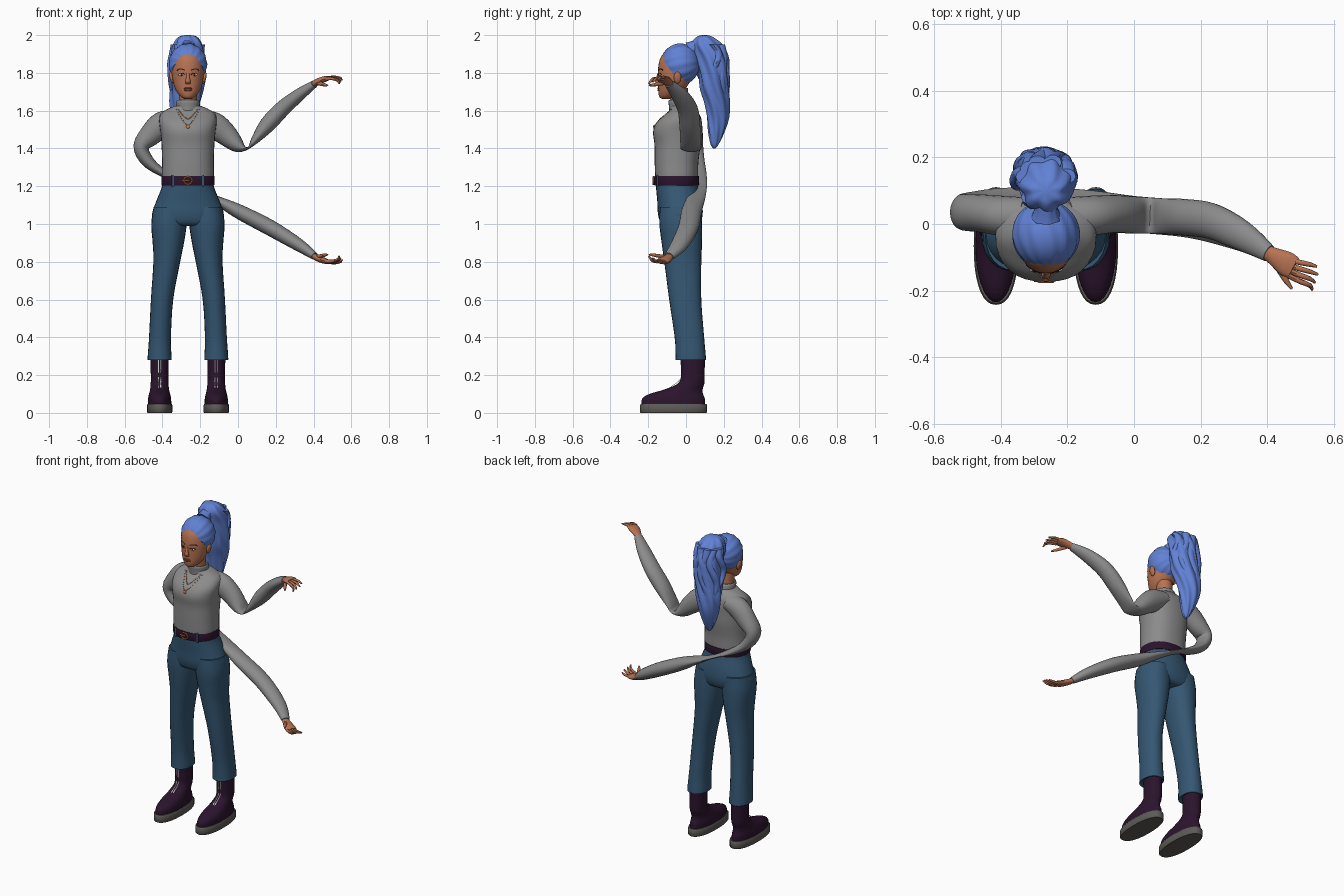
import bpy, bmesh, math
from mathutils import Vector, Matrix
from mathutils.bvhtree import BVHTree

cube = bpy.data.objects.get("Cube")
if cube:
    bpy.data.objects.remove(cube)

CX = -0.265  # body centre line


def material(name, *rgb):
    m = bpy.data.materials.new(name)
    m.use_nodes = True
    m.diffuse_color = (*rgb, 1)
    m.node_tree.nodes["Principled BSDF"].inputs["Base Color"].default_value = (*rgb, 1)
    return m


GREY = material("sweater grey", .26, .26, .26)
SKIN = material("skin", .47, .17, .085)
HAIR = material("hair blue", .12, .22, .66)
DENIM = material("denim blue", .035, .095, .17)
PLUM = material("dark plum leather", .024, .007, .026)
RUBBER = material("sole grey", .11, .105, .095)
GOLD = material("orange gold", .6, .2, .07)
SILVER = material("silver white", .65, .65, .65)
BROWN = material("dark brown", .035, .015, .012)
LIP = material("lip", .3, .075, .05)


def finish(name, bm, mat, angle=45):
    bmesh.ops.recalc_face_normals(bm, faces=bm.faces)
    me = bpy.data.meshes.new(name)
    bm.to_mesh(me)
    bm.free()
    me.materials.append(mat)
    me.shade_smooth()
    me.set_sharp_from_angle(angle=math.radians(angle))
    ob = bpy.data.objects.new(name, me)
    bpy.context.collection.objects.link(ob)
    return ob


def spline(rows, k):
    """Smooth curve through rows of any width."""
    rows = [Vector(r) for r in rows]
    out = []
    for i in range(len(rows) - 1):
        b, c = rows[i], rows[i + 1]
        a, d = rows[max(i - 1, 0)], rows[min(i + 2, len(rows) - 1)]
        for j in range(k):
            t = j / k
            out.append(b + (c - a) * t / 2 + (a * 2 - b * 5 + c * 4 - d) * t * t / 2
                       + (b * 3 - a - c * 3 + d) * t ** 3 / 2)
    return out + [rows[-1]]


def sweep(name, rows, mat, n=24, k=4, upright=False, ripple=(0, 0, 0), power=2):
    """Loft rings; each row is x, y, z and the two half widths."""
    pts = spline(rows, k)
    bm = bmesh.new()
    rings = []
    for i, p in enumerate(pts):
        c = p.xyz if len(p) == 3 else Vector(p[:3])
        u, v = Vector((1, 0, 0)), Vector((0, 1, 0))
        if not upright:
            t = Vector(pts[min(i + 1, len(pts) - 1)][:3]) - Vector(pts[max(i - 1, 0)][:3])
            t.normalize()
            u = (v - t * v.dot(t)).normalized()
            v = t.cross(u)
        ring = []
        for j in range(n):
            a = math.tau * j / n
            w = 1 + ripple[0] * math.sin(ripple[1] * a + ripple[2] * c.z)
            co, si = math.cos(a), math.sin(a)
            e = 2 / power
            ring.append(bm.verts.new(
                c + u * (max(p[3], .001) * w * math.copysign(abs(co) ** e, co))
                + v * (max(p[4], .001) * w * math.copysign(abs(si) ** e, si))))
        rings.append(ring)
    for r, s in zip(rings, rings[1:]):
        for j in range(n):
            bm.faces.new((r[j], r[j - 1], s[j - 1], s[j]))
    bm.faces.new(rings[0])
    bm.faces.new(rings[-1])
    return finish(name, bm, mat)


def stack(name, rows, mat, x=CX, **kw):
    """Horizontal loft; rows are z, y, half width, half depth."""
    return sweep(name, [(x, y, z, a, b) for z, y, a, b in rows], mat, upright=True, **kw)


def ball(name, loc, size, mat, seg=16, tilt=0):
    bm = bmesh.new()
    bmesh.ops.create_uvsphere(bm, u_segments=seg, v_segments=seg // 2, radius=1)
    bm.transform(Matrix.Translation(loc) @ Matrix.Rotation(tilt, 4, 'Y') @ Matrix.Diagonal((*size, 1)))
    return finish(name, bm, mat)


def front_of(ob):
    """Function giving the front surface y of a part at x, z."""
    tree = BVHTree.FromPolygons([v.co for v in ob.data.vertices],
                                [tuple(p.vertices) for p in ob.data.polygons])
    return lambda x, z: tree.ray_cast(Vector((x, -1, z)), Vector((0, 1, 0)))[0].y


# Sweater body and rolled collar
torso = stack("sweater_body", [
    (1.235, -.05, .136, .113), (1.27, -.05, .138, .114), (1.33, -.05, .137, .116),
    (1.42, -.045, .14, .122), (1.49, -.048, .146, .126), (1.54, -.038, .152, .116),
    (1.58, -.02, .146, .09), (1.605, -.015, .115, .07), (1.625, -.022, .07, .06)],
    GREY, n=32, power=2.3)
stack("collar", [(1.59, -.022, .068, .066), (1.62, -.028, .063, .062), (1.645, -.032, .063, .061),
                 (1.656, -.034, .058, .056), (1.65, -.034, .052, .05)], GREY)

# Sleeves: each pinches flat just past the elbow
sweep("left_sleeve", [
    (-.2, .02, 1.555, .06, .05), (-.13, .025, 1.525, .06, .068), (-.065, .03, 1.475, .057, .06),
    (0, .027, 1.415, .056, .038), (.05, .025, 1.4, .054, .006), (.09, .023, 1.445, .054, .022),
    (.155, .02, 1.525, .055, .042), (.235, .008, 1.61, .054, .042),
    (.325, -.035, 1.685, .046, .033), (.405, -.088, 1.742, .027, .02)], GREY)
sweep("right_sleeve", [
    (-.33, .02, 1.555, .06, .05), (-.4, .025, 1.53, .06, .066), (-.46, .032, 1.475, .057, .06),
    (-.512, .036, 1.41, .055, .042), (-.48, .045, 1.335, .053, .034), (-.4, .058, 1.272, .05, .022),
    (-.26, .065, 1.2, .046, .01), (-.12, .05, 1.13, .05, .022), (0, .03, 1.068, .054, .038),
    (.17, .012, .98, .054, .042), (.32, -.035, .89, .046, .034), (.405, -.088, .83, .027, .02)], GREY)

# Hands: palm, four fingers and thumb
for side, z, up in (("left", 1.742, 1), ("right", .83, -1)):
    def at(x, y, h, a, b):
        return (x, y, z + up * h, a, b)
    sweep(side + "_palm", [at(.39, -.08, -.006, .02, .014), at(.42, -.097, .01, .027, .017),
                           at(.455, -.118, .024, .037, .016), at(.48, -.132, .03, .034, .011)],
          SKIN, n=16)
    for i, tip in enumerate((-.128, -.152, -.176, -.198)):
        y = -.108 - .016 * i
        reach = .556 - .006 * abs(i - 1) - .003 * i
        sweep(f"{side}_finger_{i + 1}", [
            at(.465, y, .027, .008, .009), at(.5, y * .6 + tip * .4, .036 - .003 * i, .008, .008),
            at(.53, y * .3 + tip * .7, .034 - .006 * i, .007, .007),
            at(reach, tip, .03 - .01 * i, .004, .004)], SKIN, n=8, k=2)
    sweep(side + "_thumb", [at(.42, -.11, .005, .01, .011), at(.445, -.15, -.002, .01, .01),
                            at(.462, -.177, -.006, .008, .008), at(.475, -.195, -.008, .004, .004)],
          SKIN, n=8, k=2)

# Trousers, boots and soles
stack("trouser_hips", [(1.255, -.05, .132, .11), (1.2, -.047, .137, .112), (1.12, -.034, .168, .118),
                       (1.05, -.03, .19, .118), (1.0, -.03, .17, .1), (.99, -.03, .1, .06)],
      DENIM, n=32, power=2.2)
for s, side in ((-1, "right"), (1, "left")):
    legs = [(1.09, .092, -.03, .09, .11), (1.0, .1, -.028, .094, .113), (.9, .104, -.022, .083, .107),
            (.8, .112, -.017, .071, .098), (.6, .137, -.004, .059, .085), (.4, .148, .018, .058, .078),
            (.3, .15, .025, .063, .08), (.28, .15, .025, .062, .08), (.285, .15, .025, .052, .066)]
    sweep(side + "_trouser_leg", [(CX + s * x, y, z, a, b) for z, x, y, a, b in legs],
          DENIM, upright=True, power=2.2)
    x = CX + s * .15
    boot = stack(side + "_boot", [
        (.04, -.066, .062, .168), (.075, -.066, .061, .166), (.1, -.052, .056, .142),
        (.125, -.012, .05, .1), (.16, .03, .047, .068), (.22, .036, .047, .063), (.3, .036, .048, .064)],
        PLUM, x=x, n=32)
    stack(side + "_sole", [(0, -.066, .064, .173), (.004, -.066, .067, .177), (.042, -.066, .067, .177),
                           (.048, -.066, .063, .172)], RUBBER, x=x, k=1, n=36, power=2.3)
    surface = front_of(boot)
    for e in (-1, 1):
        xs = x + e * .006
        sweep(side + "_boot_zip", [(xs, surface(xs, z), z, .003, .002) for z in (.135, .18, .23, .285)],
              SILVER, n=6, upright=True)

# Belt, loops and round buckle
belt = stack("belt", [(1.205, -.05, .139, .117), (1.21, -.05, .141, .119), (1.25, -.05, .141, .119),
                      (1.255, -.05, .139, .117)], PLUM, k=1, n=40, power=2.2)
belt_front = front_of(belt)
for dx in (-.08, .08):
    x = CX + dx
    sweep("belt_loop", [(x, belt_front(x, 1.23), z, .006, .004) for z in (1.198, 1.26)],
          DENIM, n=8, k=1, upright=True, power=5)
loop = [(CX + .022 * math.cos(a), -.173, 1.23 + .02 * math.sin(a), .004, .004)
        for a in (math.tau * i / 16 for i in range(17))]
sweep("buckle_ring", loop, GOLD, n=8, k=1)
sweep("buckle_bar", [(CX - .035, -.172, 1.23, .003, .004), (CX + .005, -.172, 1.23, .003, .004)],
      GOLD, n=8, k=1)

# Beaded necklaces
chest = front_of(torso)
for width, drop in ((.05, .05), (.06, .085)):
    for i in range(-9, 10):
        x, z = CX + width * i / 9, 1.605 - drop * (1 - abs(i / 9) ** 1.4)
        ball("necklace_bead", (x, chest(x, z), z), (.0032,) * 3, GOLD, 6)
ball("pendant", (CX, chest(CX, 1.515) - .002, 1.515), (.01, .004, .011), GOLD, 12)

# Head and neck
stack("neck", [(1.61, -.03, .048, .048), (1.72, -.04, .048, .05)], SKIN)
head = stack("head", [
    (1.662, -.104, .018, .022), (1.672, -.1, .036, .04), (1.695, -.086, .056, .06),
    (1.73, -.07, .073, .077), (1.78, -.058, .083, .09), (1.83, -.05, .086, .097),
    (1.88, -.045, .08, .09), (1.92, -.04, .05, .06), (1.93, -.04, .02, .02)], SKIN, n=32)
face = front_of(head)
sweep("nose", [(CX, face(CX, 1.8) + .006, 1.8, .008, .008), (CX, -.149, 1.775, .009, .01),
               (CX, -.152, 1.755, .014, .013), (CX, -.146, 1.742, .013, .008)],
      SKIN, n=16, upright=True)
for name, z, h in (("upper_lip", 1.718, .005), ("lower_lip", 1.709, .006)):
    ball(name, (CX, face(CX, z) + .003, z), (.022, .008, h), LIP)
for s in (-1, 1):
    x = CX + s * .034
    y = face(x, 1.79)
    ball("eye_white", (x, y + .002, 1.79), (.016, .006, .0075), SILVER)
    ball("iris", (x, y - .001, 1.79), (.0068, .005, .0068), BROWN)
    sweep("eyelid", [(x + d * .017, face(x + d * .017, 1.796) - .001, 1.791 + .008 * (1 - d * d), .002, .002)
                     for d in (-1, -.5, 0, .5, 1)], BROWN, n=6)
    sweep("eyebrow", [(x + s * d, face(x + s * d, z), z, .002, .0035)
                      for d, z in ((-.018, 1.815), (0, 1.82), (.014, 1.82), (.024, 1.813))], BROWN, n=6)
    ball("ear", (CX + s * .086, -.045, 1.775), (.011, .02, .032), SKIN, tilt=s * .2)

# Swept-back hair cap, cut along the hairline
bm = bmesh.new()
bmesh.ops.create_uvsphere(bm, u_segments=64, v_segments=32, radius=1)
bm.transform(Matrix.Rotation(math.pi / 2, 4, 'X'))
for v in bm.verts:
    a = math.atan2(v.co.x, v.co.z)
    v.co *= 1 + .018 * math.sin(13 * a + 3 * v.co.y) * math.hypot(v.co.x, v.co.z)
bm.transform(Matrix.Translation((CX, -.032, 1.845)) @ Matrix.Diagonal((.101, .103, .11, 1)))
cut = bmesh.ops.bisect_plane(bm, geom=bm.verts[:] + bm.edges[:] + bm.faces[:], clear_inner=True,
                             plane_co=(CX, -.13, 1.875), plane_no=(0, 1.3, 1))
bmesh.ops.holes_fill(bm, edges=[e for e in bm.edges if e.is_boundary])
finish("hair_cap", bm, HAIR)

# Wavy ponytail with its tie and loose locks
sweep("ponytail_tie", [(CX, .02, 1.92, .045, .045), (CX, .05, 1.935, .038, .035),
                       (CX, .09, 1.94, .05, .045)], HAIR, ripple=(.05, 8, 0))
tail = [(0, .1, 2.0, .012, .012), (0, .1, 1.99, .048, .042), (0, .113, 1.95, .074, .078),
        (0, .138, 1.88, .087, .084), (0, .148, 1.8, .09, .077), (-.005, .152, 1.72, .086, .074),
        (-.015, .165, 1.64, .078, .065), (-.02, .168, 1.56, .062, .056),
        (-.015, .16, 1.48, .042, .04), (-.01, .152, 1.42, .02, .02), (-.01, .15, 1.4, .005, .005)]
sweep("ponytail", [(CX + x, *r) for x, *r in tail], HAIR, n=64, k=5, upright=True, ripple=(.075, 7, 22))
for i, (ang, end) in enumerate(((.3, 1.66), (1.0, 1.5), (1.7, 1.46), (2.4, 1.52), (3.1, 1.58), (4.2, 1.6))):
    rows = []
    for j in range(9):
        t = j / 8
        z = 1.95 + (end - 1.95) * t
        spread = (.078 - .03 * t * t) * math.sin(math.pi * (.3 + .5 * t))
        a = ang + .3 * math.sin(9 * t + i)
        rows.append((CX - .02 * t + 1.05 * spread * math.cos(a), .125 + .035 * t + spread * math.sin(a), z,
                     .024 * (1 - t ** 3) + .003, .02 * (1 - t ** 3) + .003))
    sweep(f"hair_lock_{i + 1}", rows, HAIR, n=10, upright=True)
